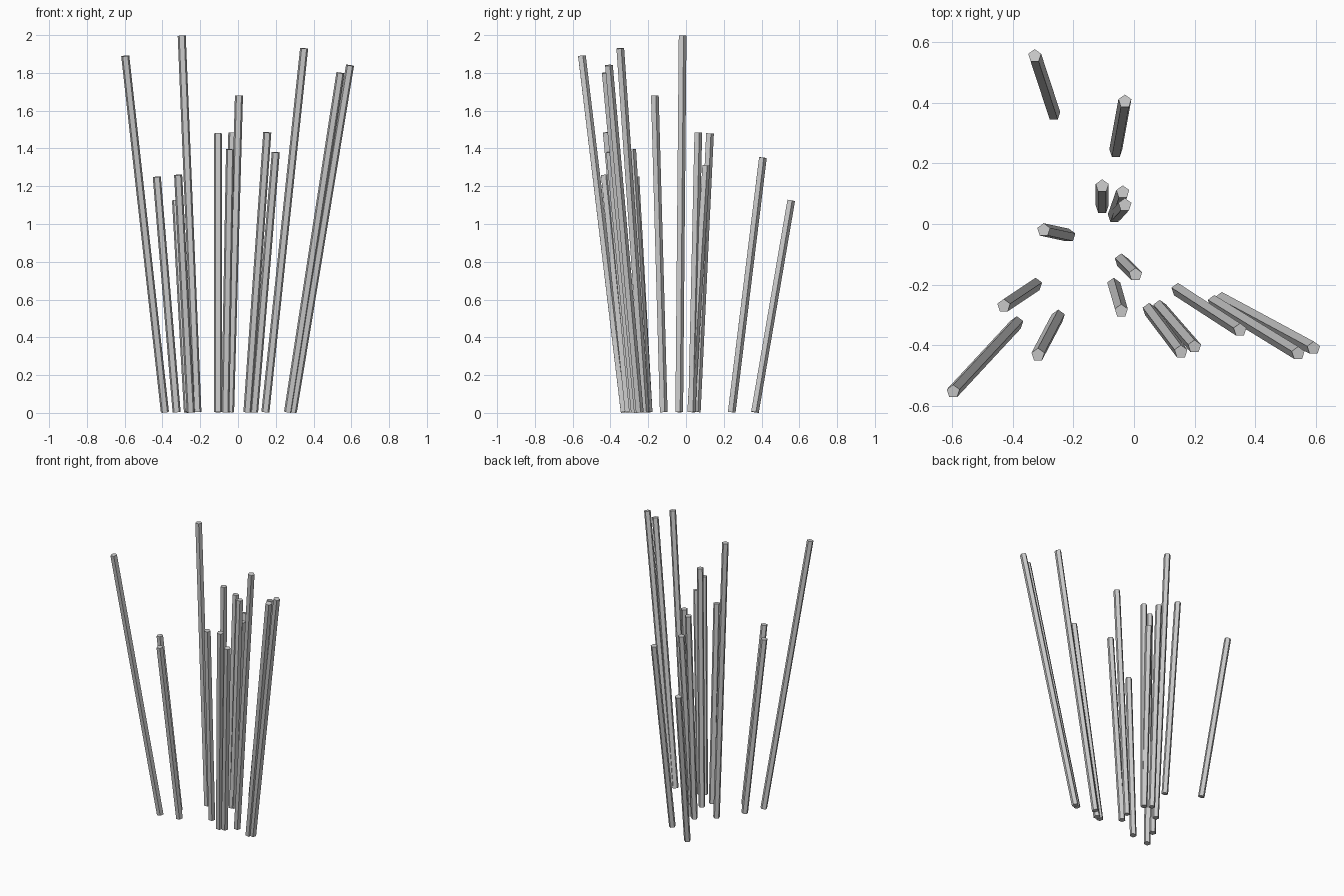
import bpy, bmesh
from mathutils import Vector

RADIUS, SIDES = 0.0225, 5

# each stalk: base x, base y, tip x, tip y, tip z
STALKS = [
    (-0.265, 0.363, -0.328, 0.555, 1.125),
    (-0.06, 0.24, -0.03, 0.405, 1.352),
    (-0.105, 0.055, -0.105, 0.125, 1.48),
    (-0.065, 0.025, -0.037, 0.105, 1.31),
    (-0.06, 0.03, -0.03, 0.063, 1.485),
    (-0.215, -0.038, -0.298, -0.02, 1.997),
    (-0.042, -0.12, 0.005, -0.167, 1.68),
    (-0.067, -0.2, -0.042, -0.287, 1.395),
    (-0.325, -0.2, -0.43, -0.27, 1.25),
    (-0.387, -0.327, -0.597, -0.553, 1.89),
    (-0.25, -0.305, -0.317, -0.432, 1.26),
    (0.145, -0.217, 0.35, -0.35, 1.93),
    (0.29, -0.247, 0.593, -0.41, 1.84),
    (0.265, -0.257, 0.542, -0.427, 1.80),
    (0.05, -0.283, 0.155, -0.422, 1.485),
    (0.085, -0.273, 0.2, -0.405, 1.38),
]


def stalk(name, base, tip):
    """Five-sided leaning rod with square-cut ends."""
    axis = tip - base
    bm = bmesh.new()
    bmesh.ops.create_cone(bm, cap_ends=True, segments=SIDES, radius1=RADIUS,
                          radius2=RADIUS, depth=axis.length)
    bmesh.ops.rotate(bm, verts=bm.verts, cent=(0, 0, 0),
                     matrix=Vector((0, 0, 1)).rotation_difference(axis).to_matrix())
    bmesh.ops.translate(bm, verts=bm.verts, vec=(base + tip) / 2)
    mesh = bpy.data.meshes.new(name)
    bm.to_mesh(mesh)
    bm.free()
    bpy.context.collection.objects.link(bpy.data.objects.new(name, mesh))


# clump of stalks fanning outwards
for i, (bx, by, tx, ty, tz) in enumerate(STALKS, 1):
    stalk(f"stalk_{i:02d}", Vector((bx, by, 0.004)), Vector((tx, ty, tz)))
